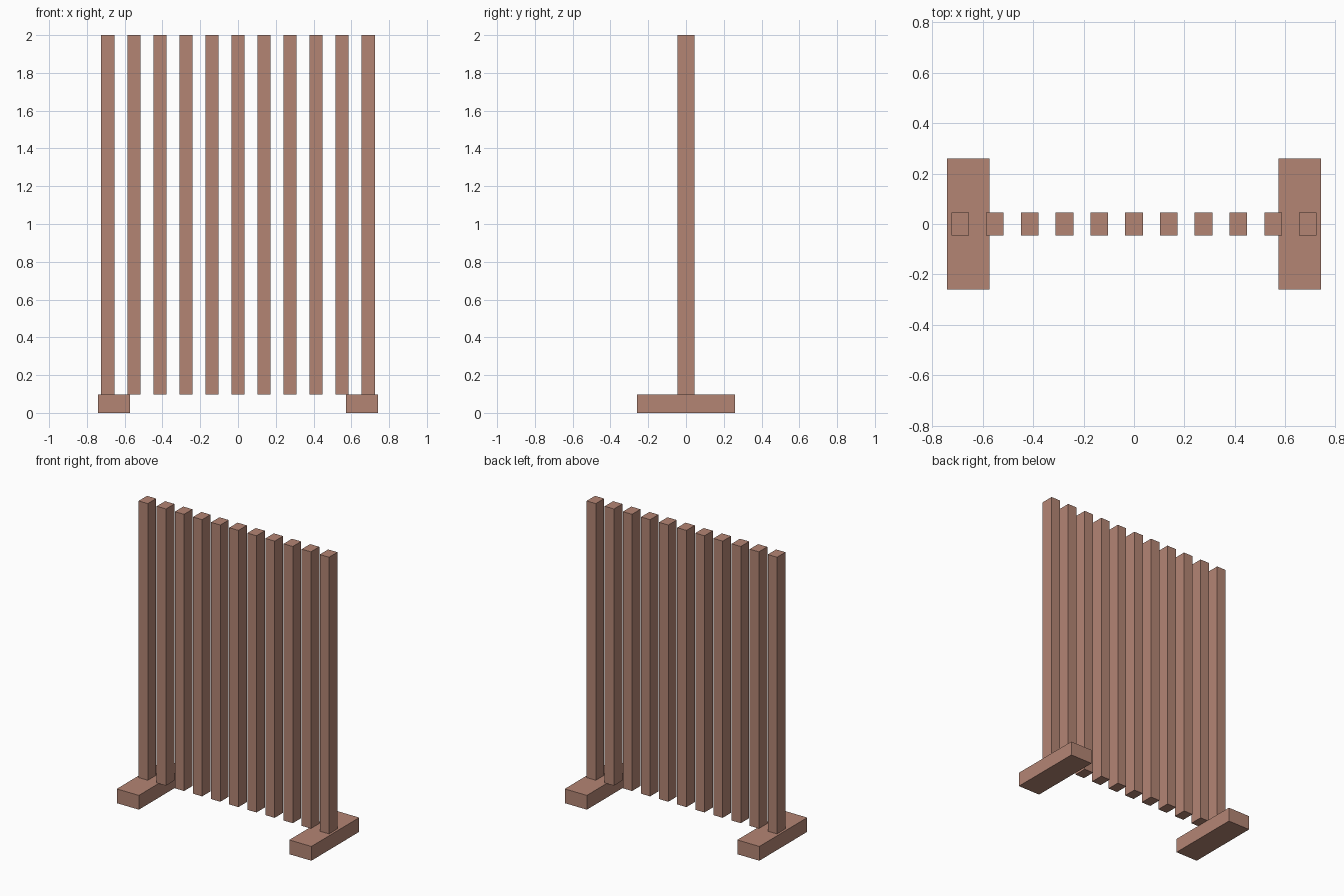
import bpy

if "Cube" in bpy.data.objects:
    bpy.data.objects.remove(bpy.data.objects["Cube"])

wood = bpy.data.materials.new("reddish brown wood")
wood.diffuse_color = (0.455, 0.235, 0.175, 1)
wood.use_nodes = True
wood.node_tree.nodes["Principled BSDF"].inputs["Base Color"].default_value = wood.diffuse_color


def box(name, center, size):
    bpy.ops.mesh.primitive_cube_add(size=1, location=center)
    ob = bpy.context.object
    ob.name = name
    ob.scale = size
    bpy.ops.object.transform_apply(location=False, rotation=False, scale=True)
    ob.data.materials.append(wood)
    return ob


FOOT_H = 0.098
SLATS = 11
SPACING = 0.1378

# Two feet running front to back
for side, label in ((-1, "left"), (1, "right")):
    box(label + "_foot", (side * 0.656, 0, FOOT_H / 2), (0.168, 0.52, FOOT_H))

# Row of upright slats standing level with the top of the feet
for i in range(SLATS):
    x = (i - (SLATS - 1) / 2) * SPACING
    box("slat_%02d" % (i + 1), (x, 0, (2 + FOOT_H) / 2), (0.07, 0.091, 2 - FOOT_H))
